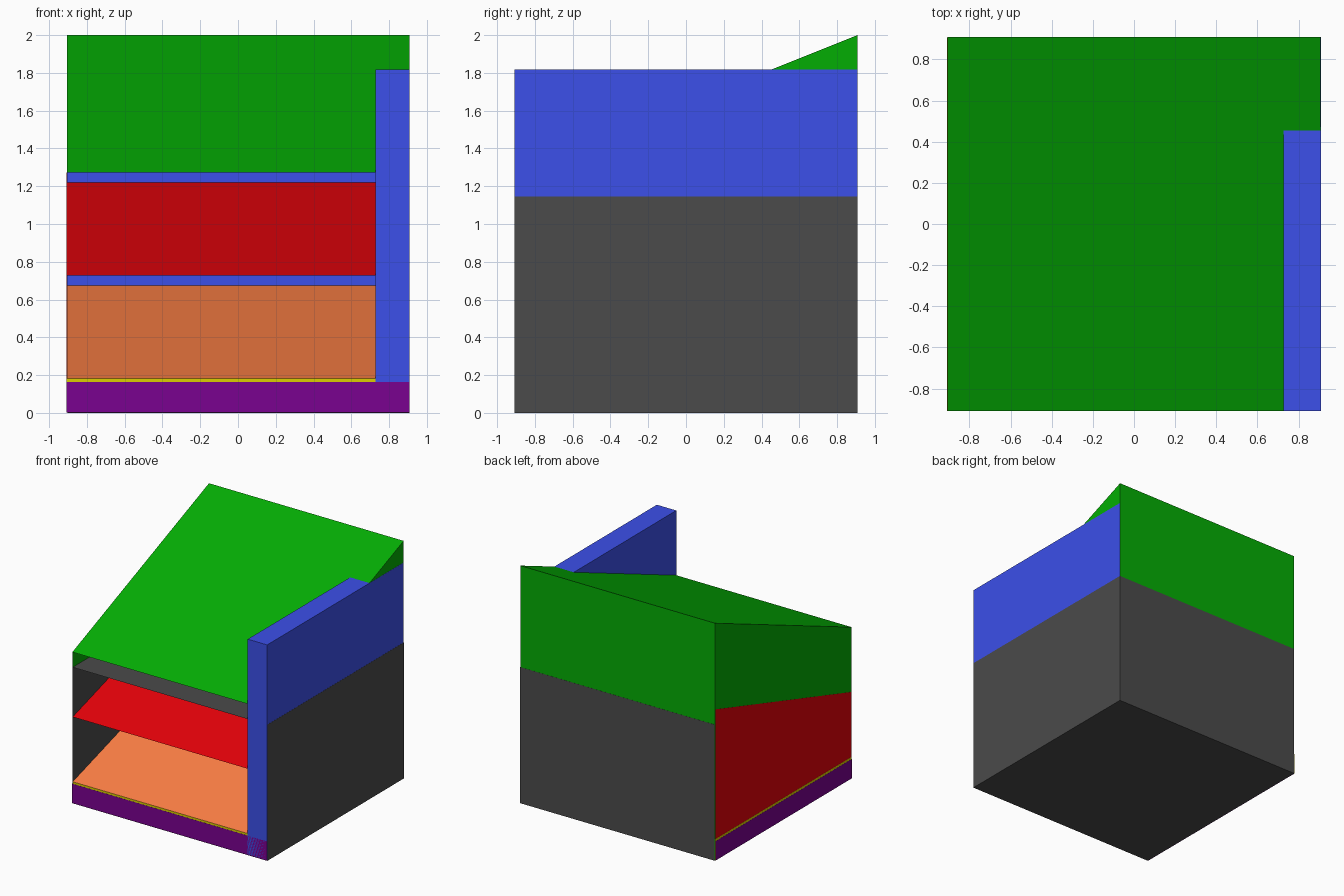
import bpy

if "Cube" in bpy.data.objects:
    bpy.data.objects.remove(bpy.data.objects["Cube"])

U = 2 / 11          # the model is 10 x 10 x 11 grid cells
H = 5 * U           # half width and half depth
E = 0.001           # tiny step that decides which coincident wall shows


def make_part(name, verts, faces, color):
    mesh = bpy.data.meshes.new(name)
    mesh.from_pydata(verts, [], faces)
    obj = bpy.data.objects.new(name, mesh)
    bpy.context.collection.objects.link(obj)
    mat = bpy.data.materials.new(name + "_color")
    mat.diffuse_color = (*color, 1)
    mat.use_nodes = True
    mat.node_tree.nodes["Principled BSDF"].inputs["Base Color"].default_value = mat.diffuse_color
    mesh.materials.append(mat)
    return obj


def sloped_box(name, front_z, back_z, color, layers, open_front=True):
    """Full-footprint box with a sloped top; layers = left, right, back, bottom insets."""
    left, right, back, bottom = (k * E for k in layers)
    front = -H if open_front or front_z < 1 else -H + E
    base = [(-H + left, front), (H - right, front), (H - right, H - back), (-H + left, H - back)]
    tops = [front_z, front_z, back_z, back_z]
    verts = [(x, y, bottom) for x, y in base]
    verts += [(x, y, z * U) for (x, y), z in zip(base, tops)]
    faces = [(3, 2, 1, 0), (4, 5, 6, 7), (1, 2, 6, 5), (2, 3, 7, 6), (3, 0, 4, 7)]
    if not open_front:
        faces.append((0, 1, 5, 4))
    return make_part(name, verts, faces, color)


# Closed flat bases
sloped_box("lower_base", 0.9, 0.9, (0.195, 0.0005, 0.28), (0, 2, 4, 1), False)
sloped_box("upper_base", 1, 1, (0.71, 0.62, 0.0), (1, 3, 3, 2), False)

# Open-fronted shells: flat shelf, two ramps and the sloped roof
sloped_box("flat_shelf_shell", 6.3, 6.3, (0.07, 0.07, 0.07), (6, 0, 0, 0))
sloped_box("lower_ramp", 1, 4, (1.0, 0.215, 0.06), (4, 4, 5, 3))
sloped_box("upper_ramp", 4, 7, (0.79, 0.0005, 0.003), (2, 5, 6, 4))
sloped_box("sloped_roof", 7, 11, (0.0012, 0.42, 0.0012), (3, 2, 1, 5))

# L-shaped wall along the right side and the back
T = 4 * U
L, R, B = -H + 5 * E, H - E, H - 2 * E
outline = [(T, -H), (R, -H), (R, B), (L, B), (L, T), (T, T)]
n = len(outline)
verts = [(x, y, z) for z in (6 * E, 10 * U) for x, y in outline]
faces = [(i, (i + 1) % n, (i + 1) % n + n, i + n) for i in range(n)]
faces += [tuple(reversed(range(n))), tuple(range(n, 2 * n))]
make_part("corner_wall", verts, faces, (0.045, 0.08, 0.82))
